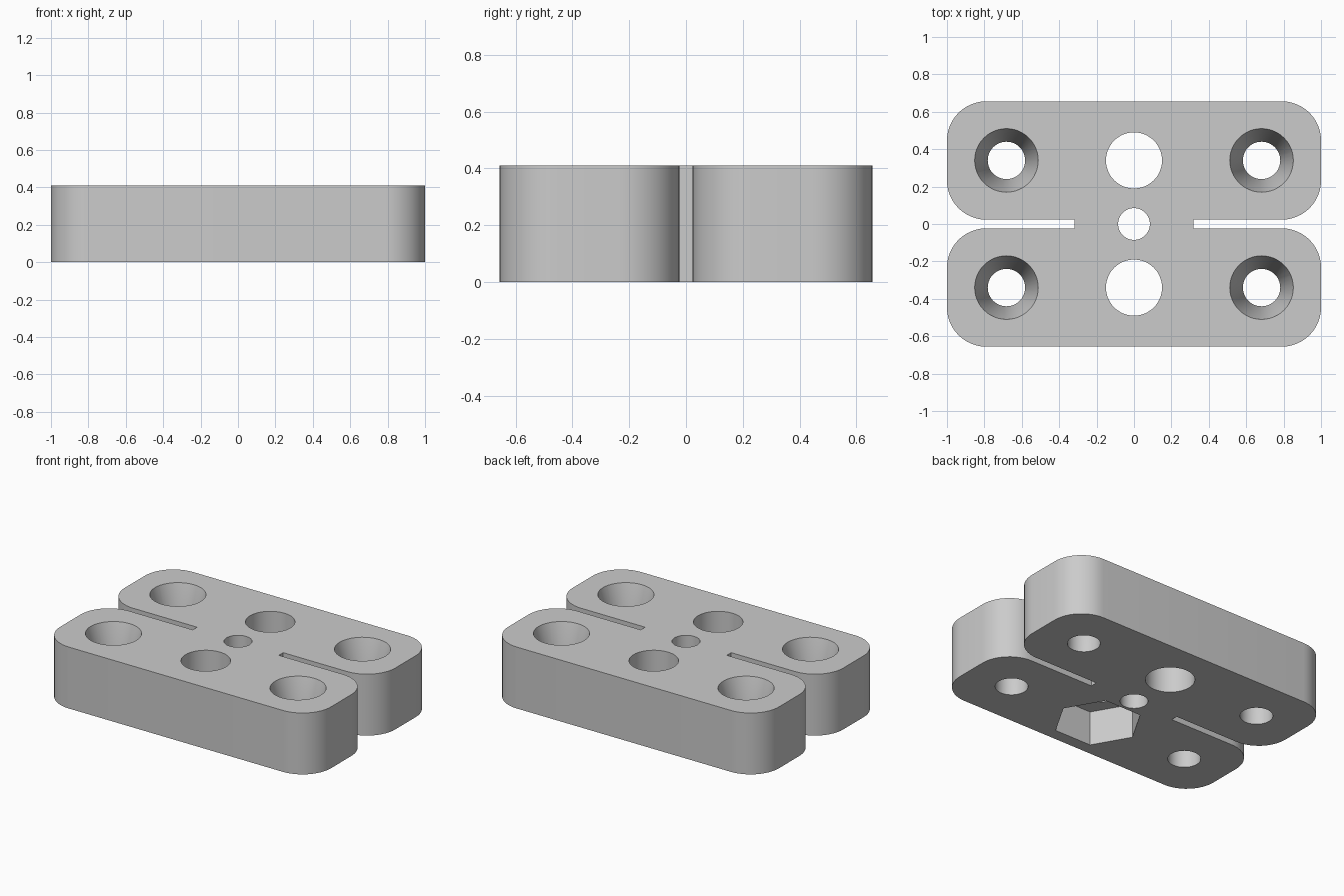
import bpy, bmesh, math
from mathutils import Matrix

cube = bpy.data.objects.get("Cube")
if cube:
    bpy.data.objects.remove(cube, do_unlink=True)

H = 0.41            # plate thickness
L, W = 1.0, 0.656   # half length and half width
GAP, NECK = 0.023, 0.318   # slot half width, inner end of slots
R = 0.21            # corner radius
BOLT_X, HOLE_Y = 0.682, 0.34

grey = bpy.data.materials.new("plain grey")
grey.use_nodes = True
grey.diffuse_color = (0.6, 0.6, 0.6, 1)
grey.node_tree.nodes["Principled BSDF"].inputs["Base Color"].default_value = (0.6, 0.6, 0.6, 1)


def make_object(name, bm):
    mesh = bpy.data.meshes.new(name)
    bm.to_mesh(mesh)
    bm.free()
    obj = bpy.data.objects.new(name, mesh)
    bpy.context.collection.objects.link(obj)
    return obj


def arc(cx, cy, start, steps=12):
    """Quarter circle, counter-clockwise from the start angle in degrees."""
    angles = [math.radians(start + 90 * i / steps) for i in range(steps + 1)]
    return [(cx + R * math.cos(a), cy + R * math.sin(a)) for a in angles]


# Plate outline: one quarter, mirrored into the four rounded lobes
quarter = [(NECK, GAP)] + arc(L - R, GAP + R, -90) + arc(L - R, W - R, 0)
half = quarter + [(-x, y) for x, y in reversed(quarter)]
outline = half + [(-x, -y) for x, y in half]

bm = bmesh.new()
face = bm.faces.new([bm.verts.new((x, y, 0)) for x, y in outline])
top = bmesh.ops.extrude_face_region(bm, geom=[face])["geom"]
bmesh.ops.translate(bm, vec=(0, 0, H), verts=[v for v in top if isinstance(v, bmesh.types.BMVert)])
bmesh.ops.recalc_face_normals(bm, faces=bm.faces)
plate = make_object("clamp_plate", bm)
plate.data.materials.append(grey)


def cut(x, y, z0, z1, r0, r1, sides=48):
    """Subtract an upright cylinder, cone or prism from the plate."""
    bm = bmesh.new()
    bmesh.ops.create_cone(bm, cap_ends=True, segments=sides, radius1=r0, radius2=r1,
                          depth=z1 - z0, matrix=Matrix.Translation((x, y, (z0 + z1) / 2)))
    cutter = make_object("hole_cutter", bm)
    cutter.hide_render = True
    cutter.data.materials.append(grey)
    mod = plate.modifiers.new("hole", 'BOOLEAN')
    mod.operation, mod.solver, mod.object = 'DIFFERENCE', 'EXACT', cutter
    bpy.context.view_layer.objects.active = plate
    bpy.ops.object.modifier_apply(modifier=mod.name)
    bpy.data.objects.remove(cutter, do_unlink=True)


# Tapered bolt holes in the four lobes
RIM, BORE, SINK = 0.17, 0.1, 0.26
over = 0.05
for sx in (-1, 1):
    for sy in (-1, 1):
        x, y = sx * BOLT_X, sy * HOLE_Y
        cut(x, y, -over, H + over, BORE, BORE)
        cut(x, y, H - SINK, H + over, BORE, RIM + over * (RIM - BORE) / SINK)

# Middle row of straight holes
for y, r in ((-HOLE_Y, 0.15), (0, 0.085), (HOLE_Y, 0.15)):
    cut(0, y, -over, H + over, r, r)

# Hexagonal nut pocket underneath the front hole, corners pointing sideways
bm = bmesh.new()
bmesh.ops.create_cone(bm, cap_ends=True, segments=6, radius1=0.272, radius2=0.272, depth=0.28,
                      matrix=Matrix.Translation((0, -HOLE_Y, 0.09)) @ Matrix.Rotation(math.radians(30), 4, 'Z'))
# turn so that a corner lies on the x axis
first = max(bm.verts, key=lambda v: v.co.x).co
turn = -math.atan2(first.y + HOLE_Y, first.x)
bmesh.ops.rotate(bm, cent=(0, -HOLE_Y, 0), matrix=Matrix.Rotation(turn, 3, 'Z'), verts=bm.verts)
pocket = make_object("nut_cutter", bm)
pocket.hide_render = True
pocket.data.materials.append(grey)
mod = plate.modifiers.new("nut pocket", 'BOOLEAN')
mod.operation, mod.solver, mod.object = 'DIFFERENCE', 'EXACT', pocket
bpy.context.view_layer.objects.active = plate
bpy.ops.object.modifier_apply(modifier=mod.name)
bpy.data.objects.remove(pocket, do_unlink=True)

# Smooth round walls, sharp rims
bpy.ops.object.select_all(action='DESELECT')
plate.select_set(True)
bpy.context.view_layer.objects.active = plate
bpy.ops.object.shade_smooth_by_angle(angle=math.radians(30))
